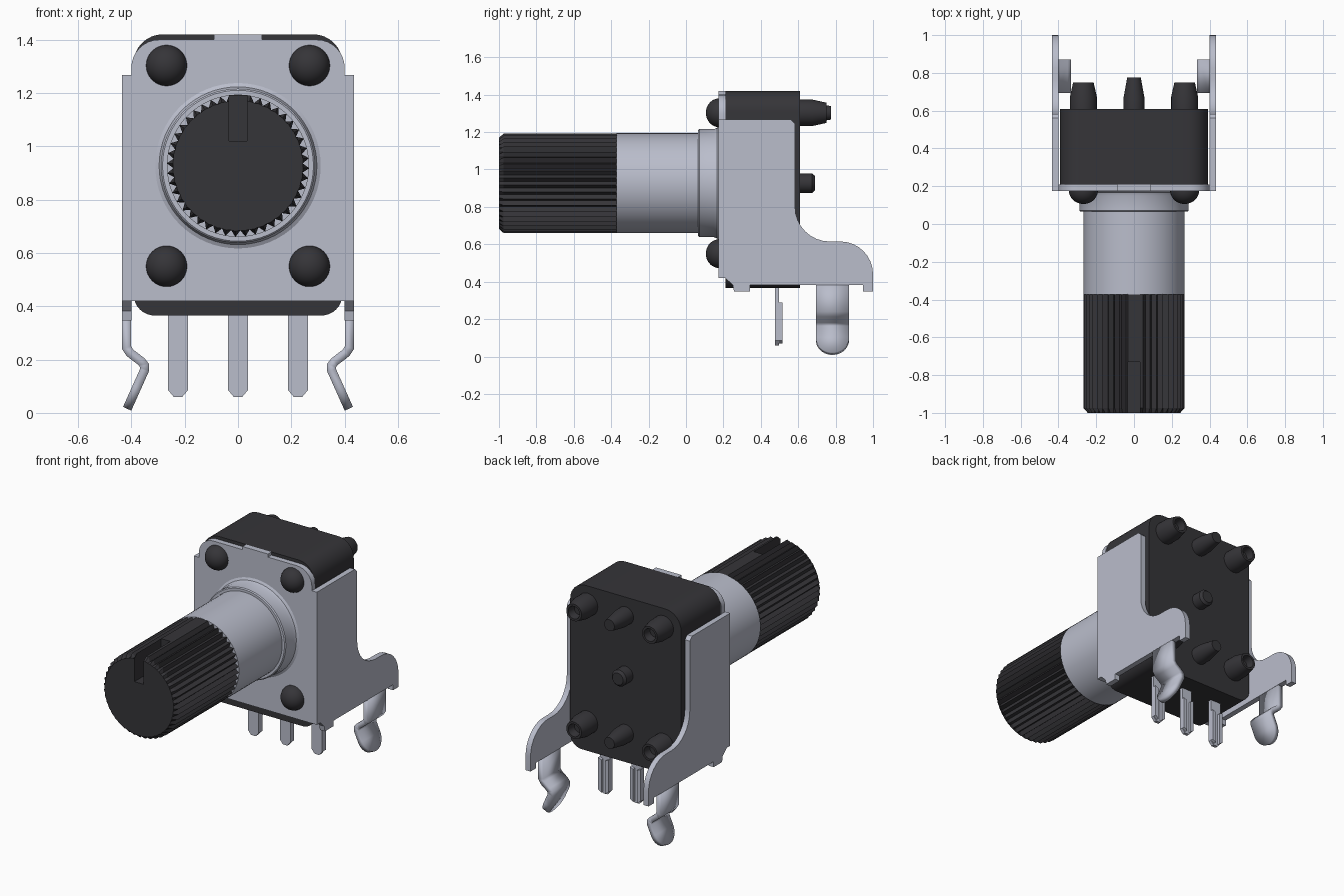
import bpy, bmesh, math
from math import sin, cos, pi, radians

if "Cube" in bpy.data.objects:
    bpy.data.objects.remove(bpy.data.objects["Cube"], do_unlink=True)

AXIS_Z = 0.927      # height of the shaft axis
parts = []


def material(name, rgb, rough):
    m = bpy.data.materials.new(name)
    m.use_nodes = True
    m.diffuse_color = (*rgb, 1)
    bsdf = m.node_tree.nodes["Principled BSDF"]
    bsdf.inputs["Base Color"].default_value = (*rgb, 1)
    bsdf.inputs["Roughness"].default_value = rough
    return m


METAL = material("pale_steel", (0.49, 0.51, 0.60), 0.5)
BLACK = material("black_plastic", (0.036, 0.035, 0.040), 0.6)


def finish(name, bm, mat):
    bmesh.ops.recalc_face_normals(bm, faces=bm.faces)
    mesh = bpy.data.meshes.new(name)
    bm.to_mesh(mesh)
    bm.free()
    mesh.materials.append(mat)
    ob = bpy.data.objects.new(name, mesh)
    bpy.context.collection.objects.link(ob)
    parts.append(ob)
    return ob


def loft(name, rings, mat):
    """Join rings of equal point count and cap both ends."""
    bm = bmesh.new()
    loops = [[bm.verts.new(p) for p in ring] for ring in rings]
    n = len(loops[0])
    for a, b in zip(loops, loops[1:]):
        for i in range(n):
            j = (i + 1) % n
            bm.faces.new((a[i], a[j], b[j], b[i]))
    bm.faces.new(loops[0])
    bm.faces.new(loops[-1])
    return finish(name, bm, mat)


def prism_y(name, pts, y0, y1, mat):
    return loft(name, [[(x, y, z) for x, z in pts] for y in (y0, y1)], mat)


def prism_x(name, pts, x0, x1, mat):
    return loft(name, [[(x, y, z) for y, z in pts] for x in (x0, x1)], mat)


def lathe(name, profile, x, z, mat, n=32):
    """Turn (radius, y) points around an axis along y."""
    bm = bmesh.new()
    vs = [bm.verts.new((r, y, 0)) for r, y in profile]
    es = [bm.edges.new(e) for e in zip(vs, vs[1:])]
    bmesh.ops.spin(bm, geom=vs + es, cent=(0, 0, 0), axis=(0, 1, 0),
                   angle=2 * pi, steps=n, use_duplicate=False)
    bmesh.ops.remove_doubles(bm, verts=bm.verts, dist=1e-5)
    bmesh.ops.translate(bm, verts=bm.verts, vec=(x, 0, z))
    return finish(name, bm, mat)


def arc(cx, cy, r, a0, a1, n=8):
    return [(cx + r * cos(radians(a0 + (a1 - a0) * i / n)),
             cy + r * sin(radians(a0 + (a1 - a0) * i / n))) for i in range(n + 1)]


# Plastic housing with rounded corners
housing = (arc(0.282, 1.31, 0.11, 0, 90) + arc(-0.282, 1.31, 0.11, 90, 180)
           + arc(-0.312, 0.445, 0.08, 180, 270) + arc(0.312, 0.445, 0.08, 270, 360))
prism_y("housing", housing, 0.21, 0.61, BLACK)

# Metal front plate: wide lower part, narrower rounded top with a centre tab
plate = ([(-0.435, 0.42), (0.435, 0.42), (0.435, 1.268), (0.40, 1.268)]
         + arc(0.295, 1.295, 0.105, 0, 90) + [(0.09, 1.40), (0.09, 1.42)]
         + [(-0.09, 1.42), (-0.09, 1.40)] + arc(-0.295, 1.295, 0.105, 90, 180)
         + [(-0.40, 1.268), (-0.435, 1.268)])
prism_y("front_plate", plate, 0.175, 0.21, METAL)

# Side bracket outline, as (y, z)
bracket = ([(0.21, 1.268), (0.56, 1.268), (0.583, 1.245), (0.583, 0.80)]
           + arc(0.768, 0.80, 0.185, 180, 270) + arc(0.825, 0.44, 0.175, 90, 0)
           + [(1.0, 0.347), (0.946, 0.347), (0.946, 0.382), (0.342, 0.382),
              (0.342, 0.347), (0.257, 0.347), (0.25, 0.382), (0.21, 0.42)])


def snap_leg(name, s):
    """Bent mounting leg with a round end; a thickened strip."""
    rows = [(0.418, 0.384, 0.089), (0.418, 0.245, 0.089), (0.405, 0.225, 0.089),
            (0.363, 0.193, 0.089), (0.351, 0.178, 0.089), (0.351, 0.160, 0.089)]
    for i in range(9):
        a = radians(84 * i / 8)
        t = 0.44 + 0.56 * sin(a)
        rows.append((0.351 + 0.065 * t, 0.160 - 0.145 * t, 0.089 * cos(a)))
    bm = bmesh.new()
    vs = [[bm.verts.new((s * x, 0.783 + k * w, z)) for k in (-1, 1)] for x, z, w in rows]
    for a, b in zip(vs, vs[1:]):
        bm.faces.new((a[0], a[1], b[1], b[0]))
    ob = finish(name, bm, METAL)
    mod = ob.modifiers.new("thickness", "SOLIDIFY")
    mod.thickness = 0.034
    mod.offset = 0
    mod.use_even_offset = True


for side, s in (("left", 1), ("right", -1)):
    prism_x(side + "_bracket", bracket, s * 0.40, s * 0.435, METAL)
    snap_leg(side + "_snap_leg", s)

# Collar and smooth shaft
lathe("collar", [(0, 0.065), (0.283, 0.065), (0.289, 0.071), (0.289, 0.15),
                 (0.296, 0.167), (0.312, 0.176), (0, 0.176)], 0, AXIS_Z, METAL, 64)
lathe("shaft", [(0, -0.372), (0.267, -0.372), (0.267, 0.07), (0, 0.07)],
      0, AXIS_Z, METAL, 64)


# Knurled shaft end: toothed outline, slotted in its front part
def toothed(y, cap, slotted):
    teeth, half, floor = 44, 0.033, 0.093
    pts = []
    for i in range(teeth * 2):
        a = pi / 2 + pi * (i + 0.5) / teeth
        r = min(cap, 0.268 if i % 2 else 0.243)
        x, z = r * cos(a), r * sin(a)
        if abs(x) > half + 0.002 or z < 0:
            pts.append((x, z))
    top = math.sqrt(cap * cap - half * half)
    low = floor if slotted else top
    pts = [(-half, low), (-half, top)] + pts + [(half, top), (half, low)]
    return [(x, y, AXIS_Z + z) for x, z in pts]


loft("slotted_knurl", [toothed(-1.0, 0.245, True), toothed(-0.975, 0.267, True),
                       toothed(-0.73, 0.267, True)], BLACK)
loft("rear_knurl", [toothed(-0.73, 0.267, False), toothed(-0.37, 0.267, False)], BLACK)

# Round rivets in front and hollow pegs behind, at the four corners
dome = [(0.077 * sin(radians(a)), 0.178 - 0.072 * cos(radians(a))) for a in range(0, 91, 10)]
hollow = [(0.071, 0.60), (0.071, 0.675), (0.054, 0.75), (0.04, 0.75), (0.032, 0.70), (0, 0.70)]
for row, z in (("upper", 1.303), ("lower", 0.55)):
    for side, x in (("left", 0.268), ("right", -0.268)):
        lathe(f"{row}_{side}_rivet", dome, x, z, BLACK)
        lathe(f"{row}_{side}_peg", hollow, x, z, BLACK)
    lathe(row + "_centre_peg", [(0.056, 0.60), (0.056, 0.665), (0.036, 0.775), (0, 0.775)],
          0, z, BLACK)
lathe("middle_peg", [(0.052, 0.60), (0.052, 0.675), (0.038, 0.69), (0, 0.69)],
      0, AXIS_Z, BLACK)

# Terminal pins with two raised rails on the back
for name, x in (("left", 0.225), ("middle", 0.0), ("right", -0.225)):
    w = 0.037
    blade = [(x - w, 0.40), (x - w, 0.085), (x - 0.016, 0.06),
             (x + 0.016, 0.06), (x + w, 0.085), (x + w, 0.40)]
    prism_y(name + "_pin", blade, 0.476, 0.497, METAL)
    for edge, s in (("a", 1), ("b", -1)):
        rail = [(x + s * w, 0.29), (x + s * w, 0.085), (x + s * 0.014, 0.07), (x + s * 0.014, 0.28)]
        prism_y(f"{name}_pin_rail_{edge}", rail, 0.497, 0.515, METAL)

# Smooth shading with sharp edges kept
bpy.ops.object.select_all(action="DESELECT")
for ob in parts:
    ob.select_set(True)
bpy.context.view_layer.objects.active = parts[0]
bpy.ops.object.shade_smooth_by_angle(angle=radians(25))
